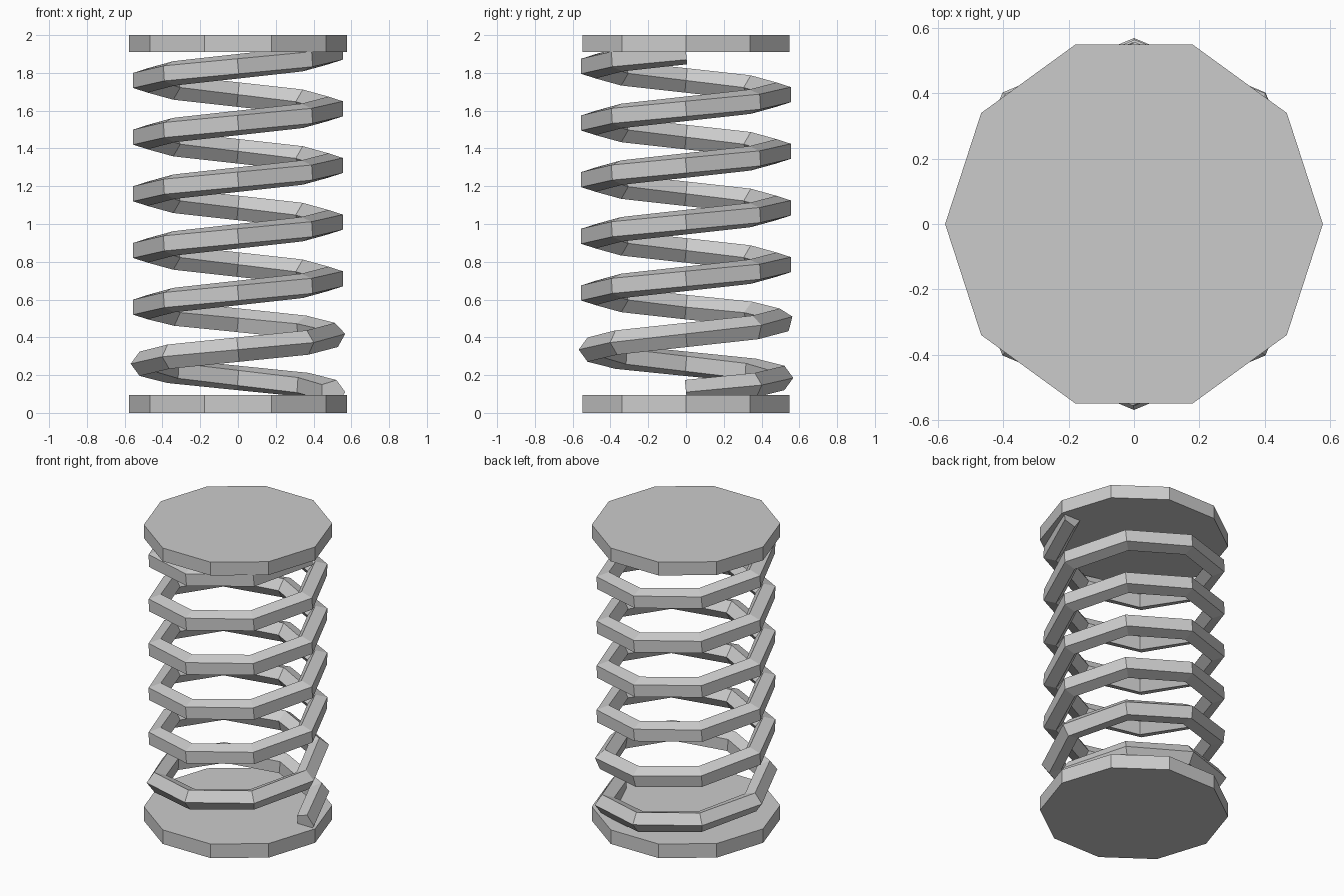
import bpy
import bmesh
from math import cos, sin, pi, radians
from mathutils import Vector, Matrix

cube = bpy.data.objects.get("Cube")
if cube:
    bpy.data.objects.remove(cube, do_unlink=True)

# Shared steel material
steel = bpy.data.materials.new("light_grey_steel")
steel.use_nodes = True
colour = (0.6, 0.6, 0.6, 1.0)
steel.diffuse_color = colour
steel.node_tree.nodes["Principled BSDF"].inputs["Base Color"].default_value = colour


def add_object(name, bm):
    bmesh.ops.recalc_face_normals(bm, faces=bm.faces)
    mesh = bpy.data.meshes.new(name)
    bm.to_mesh(mesh)
    bm.free()
    mesh.materials.append(steel)
    obj = bpy.data.objects.new(name, mesh)
    bpy.context.collection.objects.link(obj)
    return obj


# Ten-sided end plates
def add_plate(name, bottom, top):
    bm = bmesh.new()
    place = Matrix.Translation((0, 0, (bottom + top) / 2)) @ Matrix.Rotation(radians(18), 4, "Z")
    bmesh.ops.create_cone(bm, cap_ends=True, segments=10, radius1=0.577,
                          radius2=0.577, depth=top - bottom, matrix=place)
    return add_object(name, bm)


add_plate("bottom_plate", 0.0, 0.095)
add_plate("top_plate", 1.91, 2.0)

# Coil: five-sided wire swept along an eight-step helix
TURNS, STEPS, SIDES = 6, 8, 5
RADIUS, WIRE, START, PITCH = 0.5, 0.068, 0.11, 0.3

bm = bmesh.new()
rings = []
for i in range(TURNS * STEPS + 1):
    angle = 2 * pi * i / STEPS
    outward = Vector((cos(angle), sin(angle), 0))
    tangent = Vector((-sin(angle), cos(angle), PITCH / (2 * pi * RADIUS))).normalized()
    up = outward.cross(tangent)
    centre = outward * RADIUS + Vector((0, 0, START + PITCH * i / STEPS))
    # The wire starts corner-outward and twists until a flat faces outward
    twist = pi / SIDES * min(max((i - 7) / 5, 0), 1)
    ring = []
    for k in range(SIDES):
        a = 2 * pi * k / SIDES + twist
        ring.append(bm.verts.new(centre + WIRE * (cos(a) * outward + sin(a) * up)))
    rings.append(ring)

for lower, upper in zip(rings, rings[1:]):
    for k in range(SIDES):
        n = (k + 1) % SIDES
        bm.faces.new((lower[k], lower[n], upper[n], upper[k]))
bm.faces.new(rings[0])
bm.faces.new(rings[-1])
add_object("spring_coil", bm)
